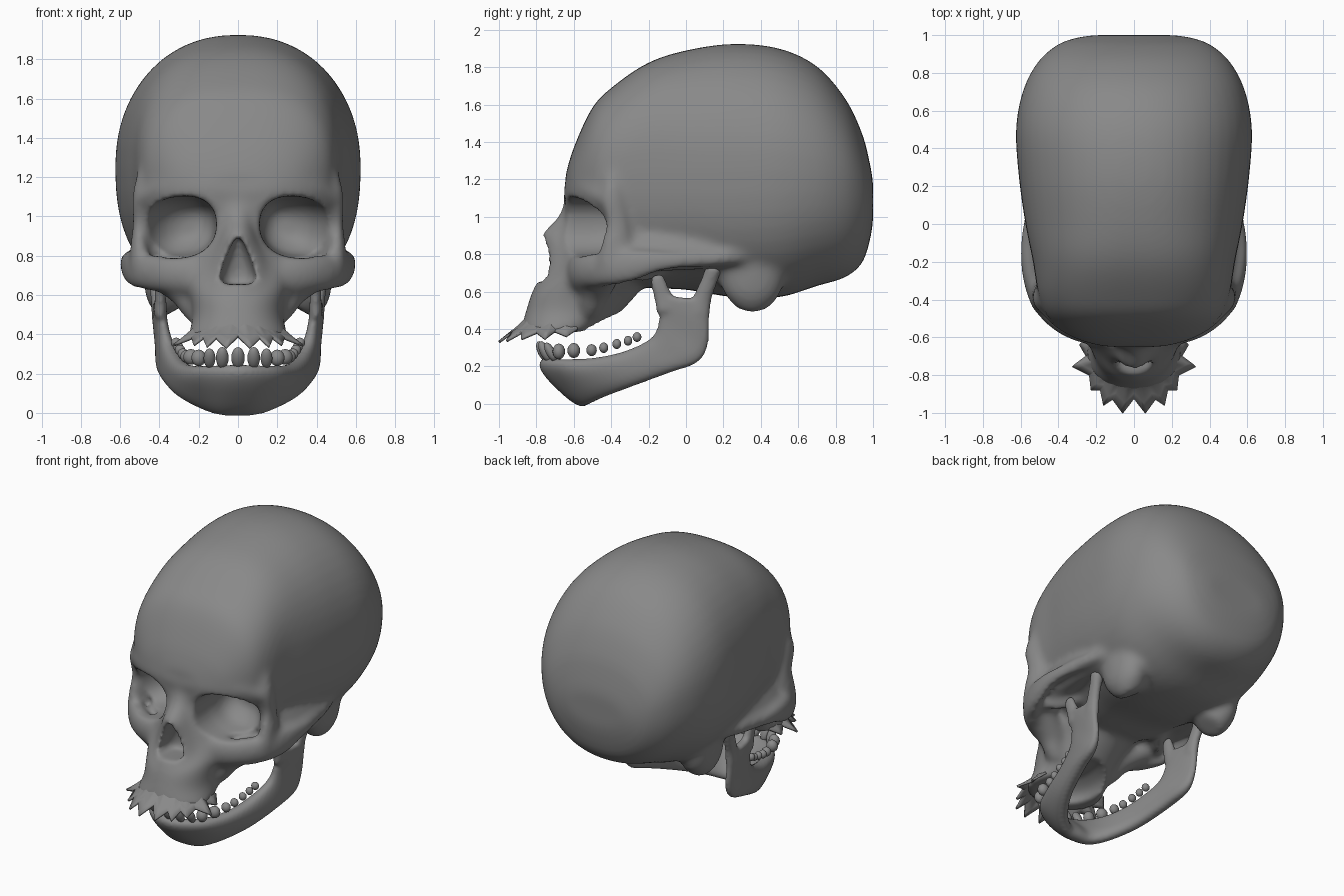
import bpy, bmesh
from math import sin, cos, pi
from mathutils import Vector as V

bone = bpy.data.materials.new("grey_bone")
bone.diffuse_color = (.25, .25, .25, 1)


def spline(rows, k=5):
    """Smoothly resample rows of numbers (Catmull-Rom)."""
    out = []
    for i in range(len(rows) - 1):
        p0, p1 = rows[max(i - 1, 0)], rows[i]
        p2, p3 = rows[i + 1], rows[min(i + 2, len(rows) - 1)]
        for j in range(k):
            t = j / k
            out.append([0.5 * (2 * b + (c - a) * t + (2 * a - 5 * b + 4 * c - d) * t * t
                               + (3 * b - a - 3 * c + d) * t ** 3)
                        for a, b, c, d in zip(p0, p1, p2, p3)])
    return out + [list(rows[-1])]


def oval(c, a, b, n=2.0, b_low=None, n_low=None, count=32):
    """Superellipse ring around c with half-axes a and b (b_low, n_low for the lower half)."""
    ring = []
    for i in range(count):
        u, v = cos(2 * pi * i / count), sin(2 * pi * i / count)
        low = v < 0 and b_low is not None
        bb, m = (b_low, n_low) if low else (b, n)
        fu = abs(u) ** (2 / m) * (1 if u > 0 else -1)
        fv = abs(v) ** (2 / m) * (1 if v > 0 else -1)
        ring.append(V(c) + V(a) * fu + V(bb) * fv)
    return ring


def loft(bm, rings, side=1):
    """Skin a list of rings and cap both ends; side=-1 mirrors in x."""
    vs = [[bm.verts.new((p.x * side, p.y, p.z)) for p in r] for r in rings]
    n = len(vs[0])
    for r, s in zip(vs, vs[1:]):
        for i in range(n):
            bm.faces.new((r[i], r[(i + 1) % n], s[(i + 1) % n], s[i]))
    bm.faces.new(vs[0][::-1])
    bm.faces.new(vs[-1])


def plan_loft(bm, rows, n=2.0):
    """Stack of horizontal sections: z, front y, back y, half width."""
    loft(bm, [oval((0, (f + b) / 2, z), (w, 0, 0), (0, (b - f) / 2, 0), n)
              for z, f, b, w in spline(rows)])


def strut(bm, rows, k=5):
    """Mirrored pair of bars: x, y, z, thickness radius, height radius."""
    rows = spline(rows, k)
    rings = []
    for i, (x, y, z, t, h) in enumerate(rows):
        d = V(rows[min(i + 1, len(rows) - 1)][:3]) - V(rows[max(i - 1, 0)][:3])
        up = V((0, 0, 1)) if abs(d.normalized().z) < 0.75 else V((0, -1, 0))
        a = d.cross(up).normalized()
        rings.append(oval((x, y, z), a * t, a.cross(d).normalized() * h, count=20))
    for s in (1, -1):
        loft(bm, rings, s)


def finish(name, bm):
    bmesh.ops.recalc_face_normals(bm, faces=bm.faces)
    for f in bm.faces:
        f.smooth = True
    me = bpy.data.meshes.new(name)
    bm.to_mesh(me)
    bm.free()
    me.materials.append(bone)
    ob = bpy.data.objects.new(name, me)
    bpy.context.collection.objects.link(ob)
    return ob


def fuse(ob, voxel, iterations):
    """Melt overlapping parts into one skin and soften it."""
    m = ob.modifiers.new("fuse", 'REMESH')
    m.mode, m.voxel_size, m.use_smooth_shade = 'VOXEL', voxel, True
    s = ob.modifiers.new("soften", 'SMOOTH')
    s.factor, s.iterations = 0.5, iterations


def carve(ob, cutter):
    cutter.hide_render = True
    cutter.hide_set(True)
    m = ob.modifiers.new("carve", 'BOOLEAN')
    m.operation, m.solver, m.object = 'DIFFERENCE', 'EXACT', cutter


# braincase: y, bottom z, widest z, top z, half width, roundness above and below
bm = bmesh.new()
braincase = [(-.645, 1.03, 1.12, 1.22, .17, 2.3, 2.1), (-.60, .86, 1.13, 1.37, .32, 2.5, 2.2),
             (-.5, .75, 1.18, 1.585, .45, 2.6, 2.3), (-.38, .66, 1.22, 1.705, .505, 2.6, 2.4),
             (-.2, .62, 1.25, 1.825, .535, 2.5, 2.5), (0, .61, 1.25, 1.89, .575, 2.3, 2.5),
             (.25, .57, 1.25, 1.925, .61, 2.2, 2.5), (.5, .57, 1.25, 1.90, .625, 2.15, 2.4),
             (.7, .63, 1.23, 1.805, .59, 2.12, 2.3), (.85, .675, 1.2, 1.635, .515, 2.12, 2.2),
             (.94, .75, 1.15, 1.45, .42, 2.12, 2.12), (.98, .86, 1.1, 1.30, .33, 2.12, 2.12),
             (1.0, .97, 1.08, 1.19, .22, 2.12, 2.12)]
loft(bm, [oval((0, y, zc), (w, 0, 0), (0, 0, zt - zc), n, V((0, 0, zc - zb)), m, 48)
          for y, zb, zc, zt, w, n, m in spline(braincase)])
# upper jaw and nose
plan_loft(bm, [(.38, -.885, -.50, .26), (.43, -.875, -.42, .245), (.50, -.855, -.34, .23),
               (.60, -.82, -.25, .25), (.68, -.74, -.2, .29), (.78, -.69, -.2, .28),
               (.95, -.66, -.25, .22), (1.08, -.635, -.3, .25)], 2.2)
plan_loft(bm, [(.58, -.835, -.5, .13), (.65, -.80, -.5, .17), (.72, -.765, -.5, .17),
               (.82, -.76, -.5, .135), (.90, -.775, -.5, .095), (.95, -.735, -.5, .08),
               (1.0, -.685, -.5, .085), (1.08, -.65, -.5, .1)], 1.8)
# cheekbone and arch, with its buttress down to the upper jaw
strut(bm, [(.12, -.58, .71, .06, .10), (.25, -.575, .705, .06, .10), (.38, -.52, .71, .06, .095),
           (.485, -.42, .72, .055, .095), (.548, -.29, .74, .04, .09), (.572, -.12, .762, .03, .055),
           (.55, .05, .77, .03, .045), (.51, .2, .78, .045, .045), (.44, .36, .80, .06, .05)])
strut(bm, [(.43, -.41, .72, .08, .07), (.34, -.45, .67, .09, .08), (.255, -.49, .60, .09, .08),
           (.18, -.52, .50, .08, .07)])
# outer eye rim, side wall of the socket, filled temple, brow and mastoid
strut(bm, [(.45, -.38, 1.34, .03, .04), (.478, -.385, 1.22, .035, .05), (.50, -.395, 1.10, .04, .06),
           (.502, -.37, .97, .035, .06), (.502, -.375, .86, .045, .08), (.50, -.40, .74, .05, .08)])
strut(bm, [(.49, -.37, .93, .04, .22), (.44, -.30, .91, .06, .25), (.37, -.20, .90, .07, .25),
           (.30, -.10, .90, .06, .2)])
strut(bm, [(.41, -.36, .81, .09, .11), (.43, -.22, .815, .10, .11), (.445, -.05, .81, .10, .10),
           (.455, .12, .81, .08, .09), (.42, .32, .81, .07, .08)])
strut(bm, [(.0, -.60, 1.12, .055, .055), (.12, -.605, 1.135, .05, .05), (.25, -.578, 1.145, .05, .05),
           (.38, -.515, 1.14, .05, .05), (.485, -.42, 1.09, .045, .05)])
strut(bm, [(.40, .35, .88, .08, .14), (.395, .35, .74, .09, .17), (.36, .355, .61, .11, .16),
           (.315, .355, .525, .09, .09)])
cranium = finish("cranium", bm)

# hollows: eye sockets, nose opening, palate
bm = bmesh.new()
socket = [(-.95, .295, .945, .185, .155), (-.55, .297, .945, .187, .157), (-.45, .293, .945, .178, .15),
          (-.36, .275, .945, .15, .13), (-.30, .26, .95, .105, .09), (-.27, .25, .95, .05, .045)]
for s in (1, -1):
    loft(bm, [oval((x, y, z), (a, 0, -.015), (0, 0, b), 2.3) for y, x, z, a, b in spline(socket)], s)
plan_loft(bm, [(.655, -.95, -.6, .06), (.68, -.95, -.6, .092), (.74, -.95, -.6, .08),
               (.82, -.95, -.62, .05), (.895, -.95, -.65, .012)], 3)
plan_loft(bm, [(.28, -.80, -.33, .18), (.40, -.80, -.33, .17), (.45, -.77, -.33, .14),
               (.49, -.70, -.38, .07)], 2.3)
hollows = finish("hollow_cutter", bm)
fuse(cranium, .016, 16)
carve(cranium, hollows)
fuse(cranium, .015, 8)

# lower jaw: upper edge x y z, lower edge x y z, half thickness
bm = bmesh.new()
half = [(.1, -.745, .235, .10, -.515, .0, .05), (.2, -.66, .235, .20, -.43, .04, .05),
        (.265, -.5, .245, .295, -.28, .095, .05), (.31, -.32, .285, .36, -.09, .165, .05),
        (.355, -.18, .36, .385, .06, .22, .045), (.38, -.145, .46, .395, .118, .31, .035),
        (.39, -.15, .54, .41, .125, .45, .033), (.395, -.165, .585, .41, .13, .55, .03)]
left = [(-r[0], r[1], r[2], -r[3], r[4], r[5], r[6]) for r in reversed(half)]
rows = spline(left + [(0, -.775, .235, 0, -.525, -.003, .055)] + half)
rings = []
for i, r in enumerate(rows):
    top, low = V(r[:3]), V(r[3:6])
    p, q = rows[max(i - 1, 0)], rows[min(i + 1, len(rows) - 1)]
    along = V(q[:3]) + V(q[3:6]) - V(p[:3]) - V(p[3:6])
    side = along.cross(top - low).normalized()
    rings.append(oval((top + low) / 2, side * r[6], (top - low) / 2, 2.6))
loft(bm, rings)
# coronoid and hinge prongs
strut(bm, [(.395, -.10, .50, .035, .06), (.395, -.125, .58, .03, .05), (.40, -.145, .64, .025, .045),
           (.40, -.155, .69, .02, .035)])
strut(bm, [(.405, .07, .48, .035, .06), (.41, .09, .57, .033, .05), (.42, .125, .66, .035, .045),
           (.42, .15, .73, .05, .045)])
jaw = finish("lower_jaw", bm)
# rounded notch between the prongs
bm = bmesh.new()
for s in (1, -1):
    loft(bm, [oval((x, -.02, .66), (0, .085, 0), (0, 0, .08)) for x in (.3, .52)], s)
notch = finish("notch_cutter", bm)
fuse(jaw, .013, 3)
carve(jaw, notch)
fuse(jaw, .012, 4)

# upper teeth: a scalloped skirt, alternating valleys and tips from the middle outward
edge = [(0, -.925, .39), (.06, -1.0, .33), (.112, -.93, .38), (.16, -.96, .335), (.178, -.88, .38),
        (.225, -.88, .345), (.235, -.80, .38), (.325, -.755, .345), (.25, -.70, .385),
        (.285, -.64, .36), (.235, -.58, .40)]
rim = []
for i in range(len(edge) - 1):
    a, b = V(edge[i]), V(edge[i + 1])
    for j in range(6):
        t = j / 6          # rounded at valleys, sharp at tips
        rim.append(a.lerp(b, 1 - cos(t * pi / 2) if i % 2 == 0 else sin(t * pi / 2)))
rim.append(V(edge[-1]))
bm = bmesh.new()
for s in (1, -1):
    columns = []
    for i, p in enumerate(rim):
        ang = pi / 2 * i / (len(rim) - 1) * .95
        root = V((.20 * sin(ang), -.60 - .225 * cos(ang), .49))
        bend = V((root.x * .7 + p.x * .3, root.y * .7 + p.y * .3, .42))
        col = [root.lerp(bend, t).lerp(bend.lerp(p, t), t) for t in (0, .25, .5, .75, 1)]
        columns.append([bm.verts.new((c.x * s, c.y, c.z)) for c in col])
    for c, d in zip(columns, columns[1:]):
        for k in range(4):
            bm.faces.new((c[k], d[k], d[k + 1], c[k + 1]))
bmesh.ops.remove_doubles(bm, verts=bm.verts, dist=.0001)
skirt = finish("upper_teeth", bm)
thick = skirt.modifiers.new("thickness", 'SOLIDIFY')
thick.thickness, thick.offset = .014, 0

# lower teeth: x, y, z, radius, height radius
bm = bmesh.new()
for x, y, z, r, h in [(0, -.765, .28, .034, .055), (.08, -.755, .28, .032, .055),
                      (.145, -.725, .278, .03, .05), (.20, -.68, .28, .037, .042),
                      (.24, -.60, .285, .038, .04), (.262, -.505, .287, .031, .032),
                      (.28, -.44, .30, .027, .028), (.295, -.37, .32, .026, .027),
                      (.305, -.31, .337, .025, .026), (.315, -.262, .357, .026, .026)]:
    for s in ((1, -1) if x else (1,)):
        new = bmesh.ops.create_uvsphere(bm, u_segments=16, v_segments=10, radius=1)["verts"]
        for v in new:
            lean = -.02 * v.co.z if h > .045 else 0
            v.co = V((s * x + v.co.x * r, y + v.co.y * r * .9 + lean, z + v.co.z * h))
finish("lower_teeth", bm)
